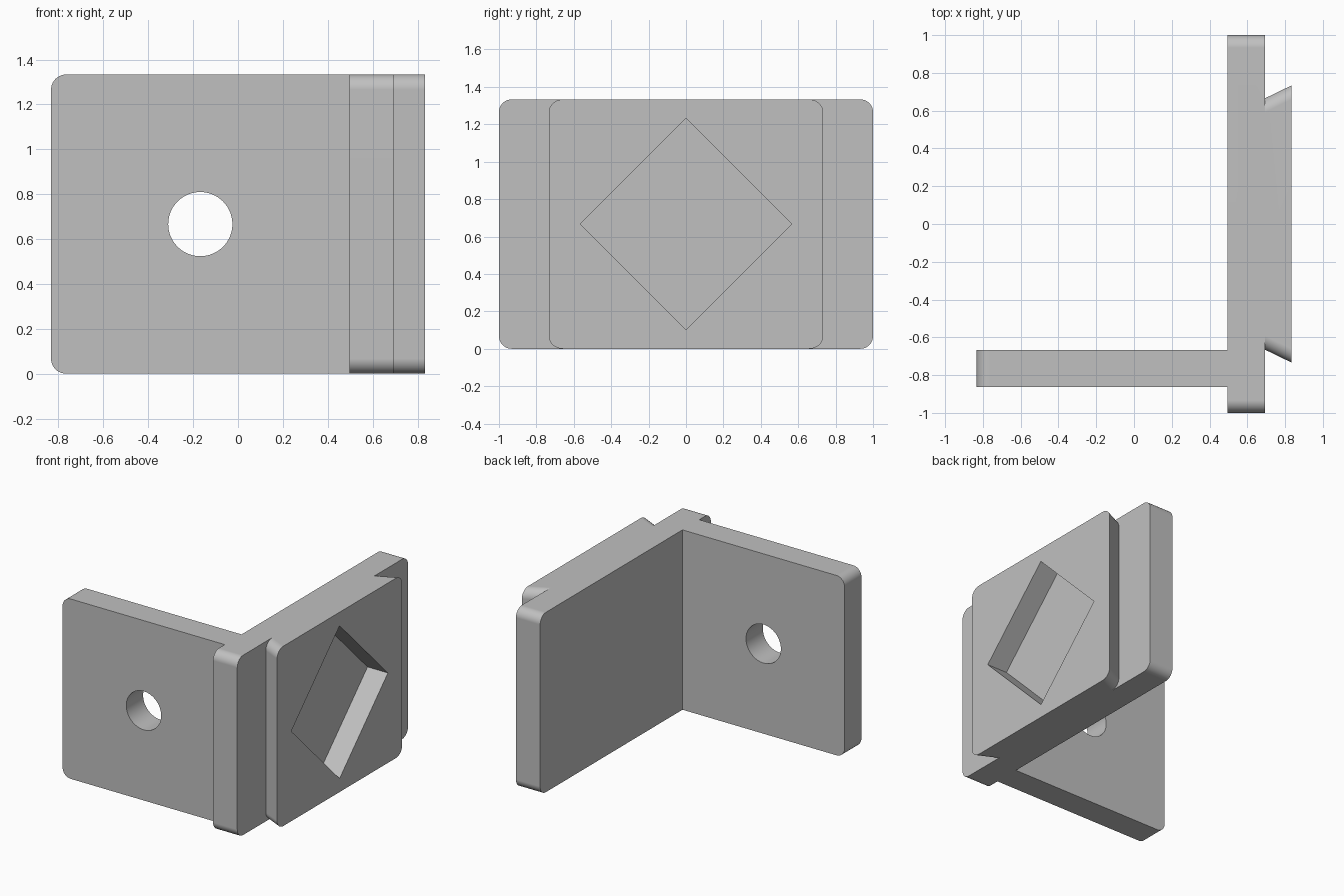
import bpy, bmesh
from math import pi

HEIGHT = 1.333
MID = HEIGHT / 2
ROUND = 0.067

default = bpy.data.objects.get("Cube")
if default:
    bpy.data.objects.remove(default, do_unlink=True)

grey = bpy.data.materials.new("plain_grey")
grey.use_nodes = True
colour = (0.53, 0.53, 0.53, 1)
grey.diffuse_color = colour
grey.node_tree.nodes["Principled BSDF"].inputs["Base Color"].default_value = colour


def finish(name, bm):
    bmesh.ops.recalc_face_normals(bm, faces=bm.faces)
    mesh = bpy.data.meshes.new(name)
    bm.to_mesh(mesh)
    bm.free()
    mesh.materials.append(grey)
    obj = bpy.data.objects.new(name, mesh)
    bpy.context.collection.objects.link(obj)
    return obj


def slab(name, outline, is_rounded):
    """Extrude a plan outline to full height and round the chosen level edges."""
    bm = bmesh.new()
    base = bm.faces.new([bm.verts.new((x, y, 0)) for x, y in outline])
    top = bmesh.ops.extrude_face_region(bm, geom=[base])["geom"]
    for v in top:
        if isinstance(v, bmesh.types.BMVert):
            v.co.z = HEIGHT
    edges = [e for e in bm.edges
             if abs(e.verts[0].co.z - e.verts[1].co.z) < 1e-4
             and is_rounded(e.verts[0].co, e.verts[1].co)]
    bmesh.ops.bevel(bm, geom=edges, offset=ROUND, segments=10,
                    profile=0.5, affect='EDGES')
    return finish(name, bm)


def rod(name, sides, radius, depth, centre, turn):
    """Straight cutter with the given number of sides."""
    bm = bmesh.new()
    bmesh.ops.create_cone(bm, cap_ends=True, segments=sides, radius1=radius,
                          radius2=radius, depth=depth)
    obj = finish(name, bm)
    obj.location = centre
    obj.rotation_euler = turn
    return obj


def same_side(a, b):
    return a.y * b.y > 0


# Long plate, side flange and dovetail block
bracket = slab("bracket", [(0.496, -1), (0.694, -1), (0.694, 1), (0.496, 1)], same_side)
flange = slab("flange", [(-0.833, -0.864), (0.58, -0.864), (0.58, -0.667), (-0.833, -0.667)],
              lambda a, b: a.x < -0.8 and b.x < -0.8)
dovetail = slab("dovetail", [(0.6, -0.62), (0.833, -0.733), (0.833, 0.733), (0.6, 0.62)],
                same_side)

# Round hole through the flange, diamond pocket in the dovetail
hole = rod("hole_cutter", 64, 0.143, 0.6, (-0.168, -0.765, MID), (pi / 2, 0, 0))
pocket = rod("pocket_cutter", 4, 0.566, 0.4, (0.866, 0, MID), (0, pi / 2, 0))

bpy.context.view_layer.update()
for obj in bpy.context.view_layer.objects:
    obj.select_set(False)
bracket.select_set(True)
bpy.context.view_layer.objects.active = bracket

for tool, operation in ((flange, 'UNION'), (dovetail, 'UNION'),
                        (hole, 'DIFFERENCE'), (pocket, 'DIFFERENCE')):
    mod = bracket.modifiers.new(tool.name, 'BOOLEAN')
    mod.object = tool
    mod.operation = operation
    mod.solver = 'EXACT'
    bpy.ops.object.modifier_apply(modifier=mod.name)
    bpy.data.objects.remove(tool, do_unlink=True)

# Smooth rounds and hole wall, keeping the large faces flat
bpy.ops.object.shade_smooth_by_angle(angle=pi / 7)
weighted = bracket.modifiers.new("even_normals", 'WEIGHTED_NORMAL')
weighted.keep_sharp = True
